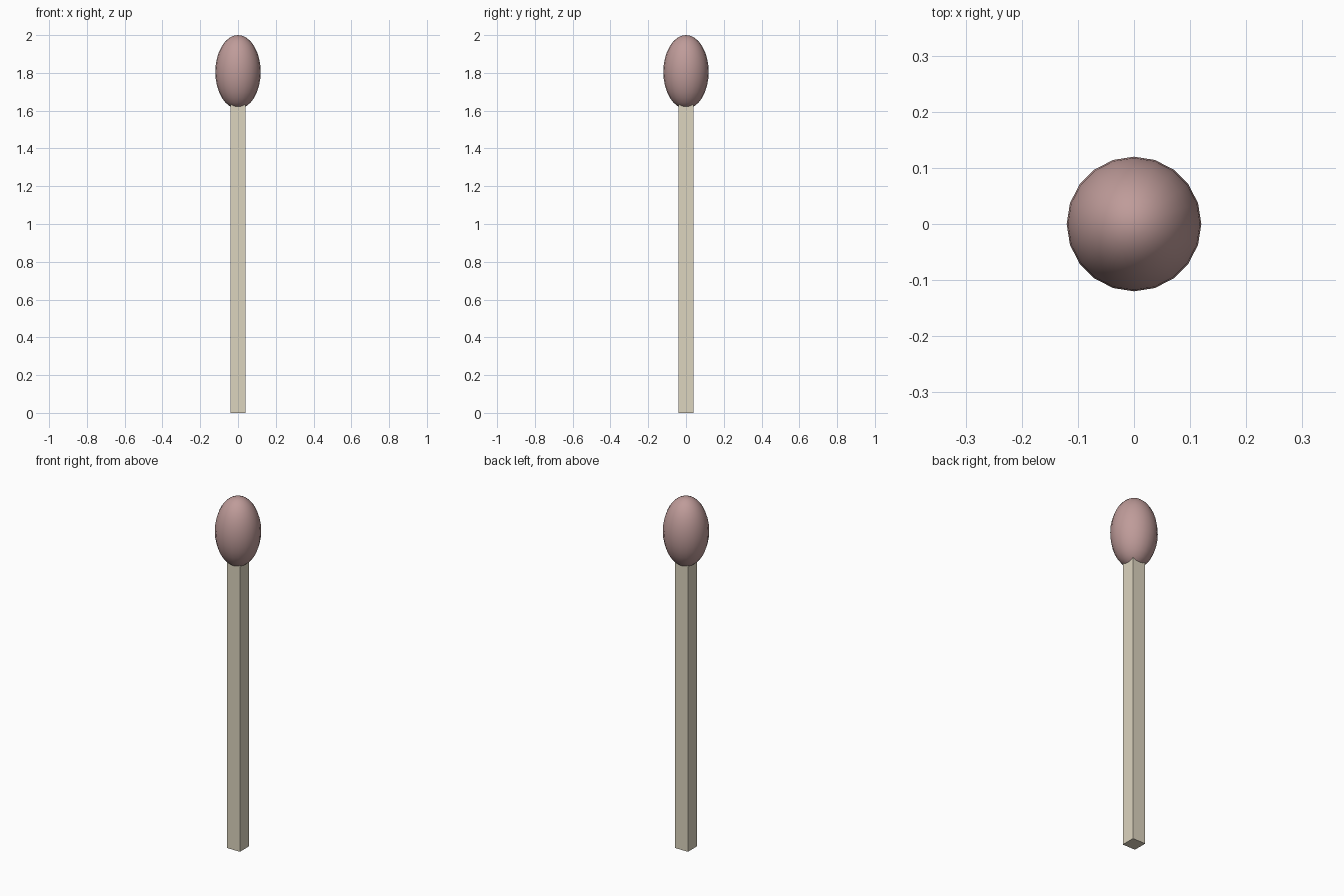
import bpy

if "Cube" in bpy.data.objects:
    bpy.data.objects.remove(bpy.data.objects["Cube"])

STICK_W, STICK_TOP = 0.08, 1.75
HEAD_R, HEAD_RZ, TOTAL = 0.12, 0.195, 2.0


def paint(obj, name, color):
    mat = bpy.data.materials.new(name)
    mat.diffuse_color = (*color, 1)
    mat.use_nodes = True
    mat.node_tree.nodes["Principled BSDF"].inputs["Base Color"].default_value = mat.diffuse_color
    obj.data.materials.append(mat)


# Square wooden stick, ending inside the head
bpy.ops.mesh.primitive_cube_add(size=1, location=(0, 0, STICK_TOP / 2))
stick = bpy.context.object
stick.name = "stick"
stick.scale = (STICK_W, STICK_W, STICK_TOP)
bpy.ops.object.transform_apply(location=False, rotation=False, scale=True)
paint(stick, "pale_wood", (0.72, 0.66, 0.52))

# Smooth egg-shaped match head
bpy.ops.mesh.primitive_uv_sphere_add(segments=20, ring_count=16, radius=1,
                                     location=(0, 0, TOTAL - HEAD_RZ))
head = bpy.context.object
head.name = "match_head"
head.scale = (HEAD_R, HEAD_R, HEAD_RZ)
bpy.ops.object.transform_apply(location=False, rotation=False, scale=True)
bpy.ops.object.shade_smooth()
paint(head, "dull_red", (0.52, 0.33, 0.32))
